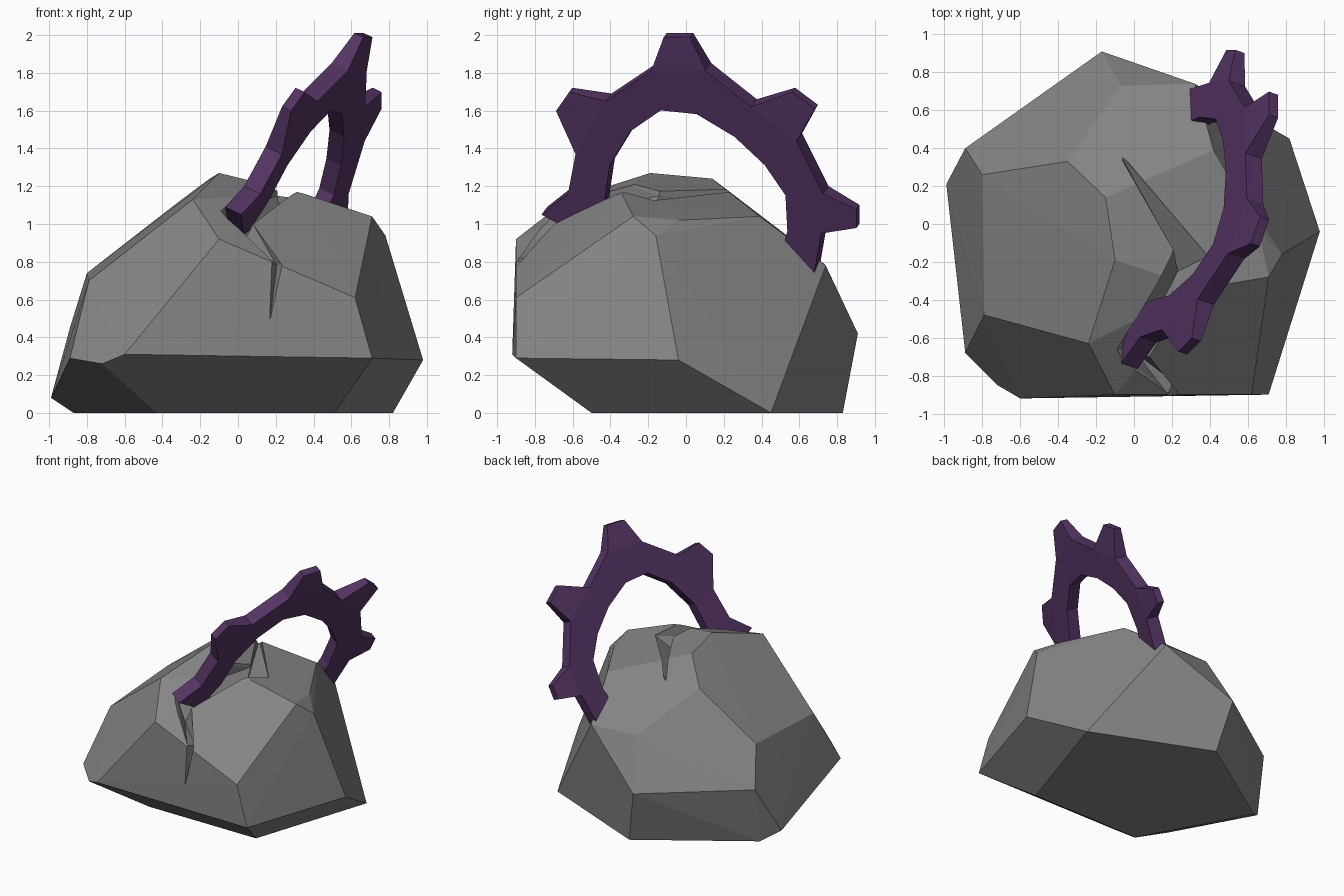
import bpy, bmesh
from mathutils import Vector

if "Cube" in bpy.data.objects:
    bpy.data.objects.remove(bpy.data.objects["Cube"])


def material(name, rgb):
    m = bpy.data.materials.new(name)
    m.diffuse_color = (*rgb, 1)
    m.use_nodes = True
    m.node_tree.nodes["Principled BSDF"].inputs["Base Color"].default_value = m.diffuse_color
    return m


def make(name, bm, mat=None):
    bmesh.ops.recalc_face_normals(bm, faces=bm.faces)
    me = bpy.data.meshes.new(name)
    bm.to_mesh(me)
    bm.free()
    ob = bpy.data.objects.new(name, me)
    bpy.context.collection.objects.link(ob)
    if mat:
        me.materials.append(mat)
    return ob


stone = material("grey stone", (0.235, 0.235, 0.235))
purple = material("dark purple metal", (0.088, 0.034, 0.125))

# boulder: convex hull of its corners
corners = [
    (.82, .45, 0), (.51, -.5, 0), (-.43, -.5, 0), (-.87, .31, 0), (-.08, .83, 0),
    (-.60, -.92, .31), (.71, -.90, .29), (.98, -.04, .28), (-.72, -.85, .26),
    (-.89, -.68, .29), (-.99, .21, .08), (-.89, .40, .45), (-.17, .91, .42),
    (-.07, .73, .79), (.32, .74, .78), (-.35, .33, 1.09), (-.80, .26, .74),
    (-.79, -.48, .70), (-.24, -.63, 1.13), (-.15, .14, 1.24), (-.10, -.19, 1.27),
    (.42, .39, 1.04), (.66, -.04, 1.02), (.71, -.28, 1.04), (.78, -.16, .94),
    (.35, -.34, 1.16), (.62, -.90, .61), (-.10, -.90, .92)]
bm = bmesh.new()
for c in corners:
    bm.verts.new(c)
bmesh.ops.convex_hull(bm, input=bm.verts)
boulder = make("boulder", bm, stone)

# crack cutter: V-shaped channel lofted through left rim, right rim, keel, outward offset
stations = [
    ((-.075, .36, 1.09), (-.065, .365, 1.09), (-.07, .36, 1.08), (0, .1, .3)),
    ((.21, -.14, 1.15), (.39, -.17, 1.12), (.23, -.25, .98), (0, 0, .3)),
    ((-.09, -.65, 1.04), (.08, -.70, 1.00), (.01, -.68, .86), (0, -.1, .3)),
    ((.18, -.90, .81), (.235, -.90, .79), (.205, -.83, .78), (0, -.3, .15)),
    ((.168, -.905, .5), (.172, -.905, .5), (.17, -.90, .5), (0, -.3, 0))]
bm = bmesh.new()
loops = []
for l, r, k, o in stations:
    l, r, k, o = map(Vector, (l, r, k, o))
    loops.append([bm.verts.new(p) for p in (k, l, l + o, r + o, r)])
for a, b in zip(loops, loops[1:]):
    for i in range(5):
        j = (i + 1) % 5
        bm.faces.new((a[i], a[j], b[j], b[i]))
bm.faces.new(loops[0])
bm.faces.new(loops[-1][::-1])
bmesh.ops.triangulate(bm, faces=bm.faces)
cutter = make("crack_cutter", bm)
cutter.hide_render = True
mod = boulder.modifiers.new("crack", 'BOOLEAN')
mod.object = cutter
mod.operation = 'DIFFERENCE'
mod.solver = 'EXACT'
bpy.context.view_layer.objects.active = boulder
bpy.ops.object.modifier_apply(modifier="crack")
bpy.data.objects.remove(cutter)

# broken toothed ring, drawn in side view (y, z) and laid in one slanted plane
NORMAL = Vector((1, -.346, -.477)).normalized()
outer = [(-.75, 1.07), (-.61, 1.18), (-.57, 1.39), (-.41, 1.67), (-.17, 1.83), (.12, 1.83),
         (.36, 1.64), (.60, 1.46), (.74, 1.18), (.73, .97), (.68, .68)]
inner = [(-.52, .94), (-.42, 1.13), (-.39, 1.33), (-.28, 1.51), (-.12, 1.62), (.07, 1.60),
         (.27, 1.48), (.43, 1.33), (.54, 1.17), (.55, .98), (.50, .78)]
teeth = {2: ((-.68, 1.61), (-.61, 1.71)), 4: ((-.11, 2.0), (.03, 2.0)),
         6: ((.57, 1.71), (.69, 1.62)), 8: ((.91, 1.09), (.91, .99))}
bm = bmesh.new()


def pair(p, thick):
    y, z = p
    mid = Vector((.346 * y + .477 * z - .276, y, z))
    return [bm.verts.new(mid + NORMAL * s * thick / 2) for s in (-1, 1)]


rings = []
for po, pi in zip(outer, inner):
    o, i = pair(po, .10), pair(pi, .09)
    rings.append((o[0], o[1], i[1], i[0]))
for n, (a, b) in enumerate(zip(rings, rings[1:])):
    for k in range(1, 4):
        j = (k + 1) % 4
        bm.faces.new((a[k], a[j], b[j], b[k]))
    if n in teeth:  # tapered tooth on the outer face
        t, u = (pair(p, .055) for p in teeth[n])
        base, tip = (a[0], a[1], b[1], b[0]), (t[0], t[1], u[1], u[0])
        for k in range(4):
            j = (k + 1) % 4
            bm.faces.new((base[k], base[j], tip[j], tip[k]))
        bm.faces.new(tip)
    else:
        bm.faces.new((a[0], a[1], b[1], b[0]))
bm.faces.new(rings[0])
bm.faces.new(rings[-1][::-1])
make("broken_toothed_ring", bm, purple)
